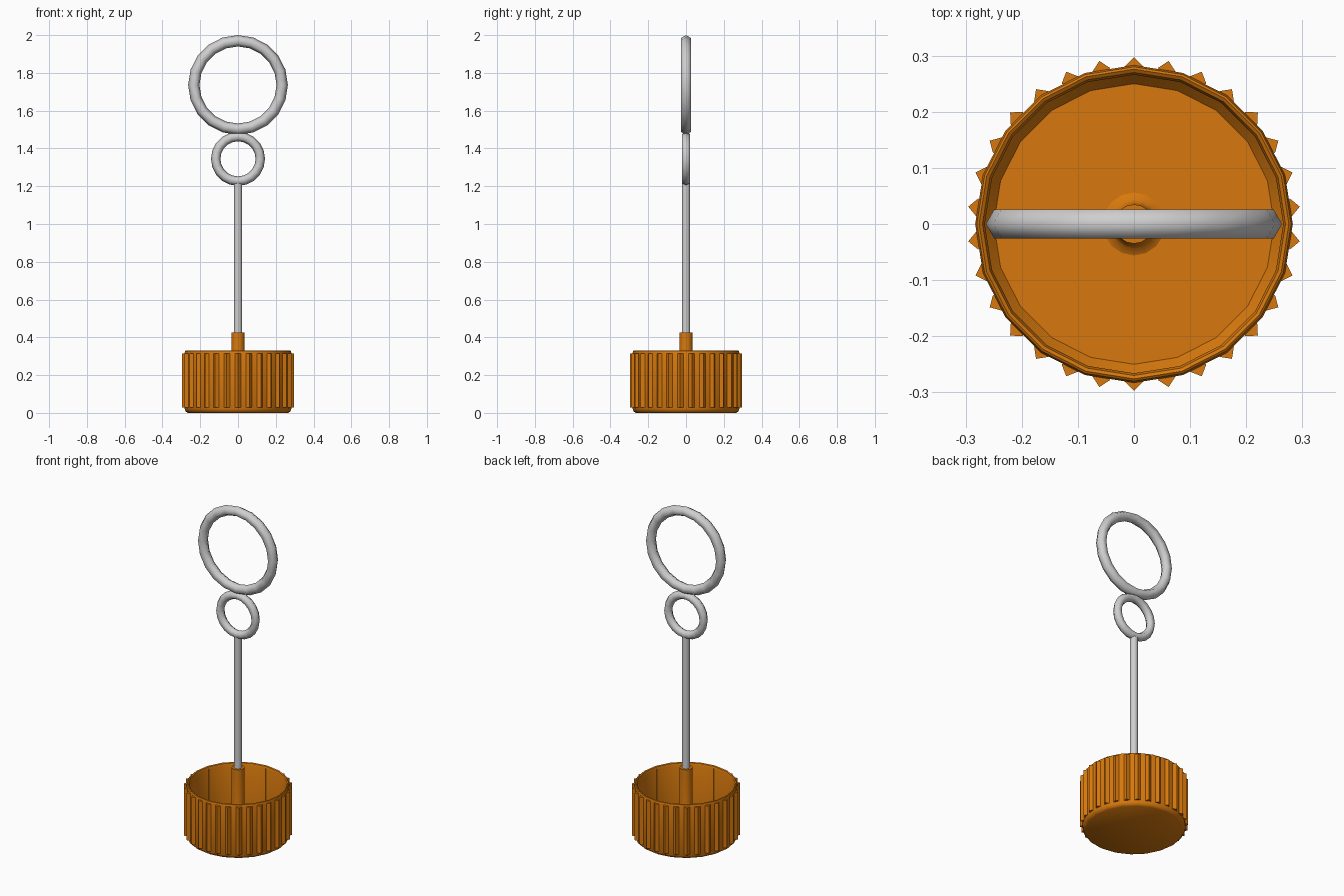
import bpy
import bmesh
import math
from mathutils import Matrix, Vector

if "Cube" in bpy.data.objects:
    bpy.data.objects.remove(bpy.data.objects["Cube"])


def material(name, rgb, rough=0.5):
    m = bpy.data.materials.new(name)
    m.use_nodes = True
    m.diffuse_color = (*rgb, 1)
    bsdf = m.node_tree.nodes["Principled BSDF"]
    bsdf.inputs["Base Color"].default_value = (*rgb, 1)
    bsdf.inputs["Roughness"].default_value = rough
    return m


orange = material("orange plastic", (0.68, 0.19, 0.004))
grey = material("light grey plastic", (0.62, 0.62, 0.62))


def finish(bm, name, mat, angle):
    bmesh.ops.remove_doubles(bm, verts=bm.verts, dist=1e-5)
    bmesh.ops.recalc_face_normals(bm, faces=bm.faces)
    mesh = bpy.data.meshes.new(name)
    bm.to_mesh(mesh)
    bm.free()
    mesh.materials.append(mat)
    obj = bpy.data.objects.new(name, mesh)
    bpy.context.collection.objects.link(obj)
    bpy.ops.object.select_all(action="DESELECT")
    obj.select_set(True)
    bpy.context.view_layer.objects.active = obj
    if angle:
        bpy.ops.object.shade_smooth_by_angle(angle=math.radians(angle))
    return obj


def lathe(name, profile, sides, mat):
    """Spin an (r, z) profile around the z axis."""
    bm = bmesh.new()
    verts = [bm.verts.new((r, 0, z)) for r, z in profile]
    edges = [bm.edges.new(pair) for pair in zip(verts, verts[1:])]
    bmesh.ops.spin(bm, geom=verts + edges, cent=(0, 0, 0), axis=(0, 0, 1),
                   angle=math.tau, steps=sides)
    return finish(bm, name, mat, 35)


def ring(name, height, major, minor):
    """Upright ring with a six-sided section, facing the front."""
    bpy.ops.mesh.primitive_torus_add(
        location=(0, 0, height), rotation=(math.pi / 2, 0, 0),
        major_radius=major, minor_radius=minor,
        major_segments=20, minor_segments=6)
    obj = bpy.context.object
    obj.name = name
    obj.data.materials.append(grey)
    bpy.ops.object.shade_smooth()


# Hollow cap: underside, outer wall, rounded rim, inner wall, floor
lathe("cap", [(0, 0), (0.265, 0), (0.277, 0.008), (0.283, 0.022),
              (0.283, 0.315), (0.28, 0.327), (0.276, 0.33), (0.27, 0.326),
              (0.266, 0.315), (0.266, 0.05), (0.25, 0.03), (0, 0.03)],
      20, orange)

# Grip ribs around the cap, square bars set corner outwards
bm = bmesh.new()
rib_count = 30
for i in range(rib_count):
    turn = Matrix.Rotation(math.tau * (i + 0.5) / rib_count, 4, "Z")
    place = turn @ Matrix.Translation(Vector((0.281, 0, 0.172)))
    bmesh.ops.create_cone(bm, cap_ends=True, segments=4, radius1=0.016,
                          radius2=0.016, depth=0.286, matrix=place)
# Keep the bar corners pointing straight out
for v in bm.verts:
    v.co.z = round(v.co.z, 3)
finish(bm, "grip_ribs", orange, 0)

# Socket post with a flared foot
lathe("socket_post", [(0, 0.03), (0.056, 0.03), (0.044, 0.036), (0.038, 0.046),
                      (0.035, 0.06), (0.035, 0.425), (0, 0.425)], 16, orange)

# Wand
lathe("wand_rod", [(0, 0.4), (0.022, 0.4), (0.022, 1.225), (0, 1.225)], 12, grey)
ring("small_ring", 1.345, 0.118, 0.025)
ring("large_ring", 1.736, 0.234, 0.03)
